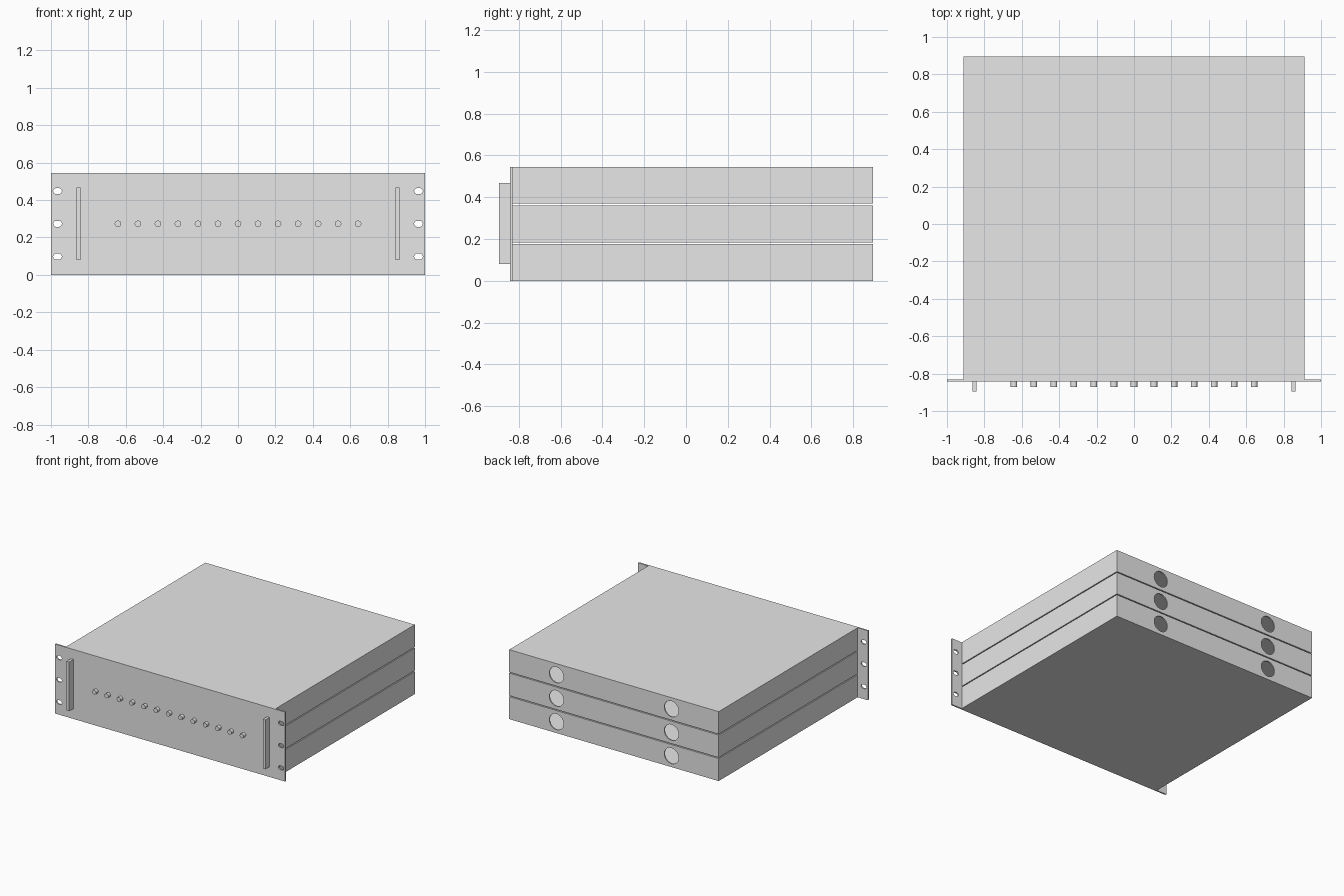
import bpy
import bmesh
from math import pi
from mathutils import Matrix, Vector

if "Cube" in bpy.data.objects:
    bpy.data.objects.remove(bpy.data.objects["Cube"], do_unlink=True)

grey = bpy.data.materials.new("plain_grey")
grey.use_nodes = True
grey.diffuse_color = (0.8, 0.8, 0.8, 1)
grey.node_tree.nodes["Principled BSDF"].inputs["Base Color"].default_value = (0.8, 0.8, 0.8, 1)


def finish(name, bm):
    mesh = bpy.data.meshes.new(name)
    bmesh.ops.recalc_face_normals(bm, faces=bm.faces)
    bm.to_mesh(mesh)
    bm.free()
    mesh.materials.append(grey)
    obj = bpy.data.objects.new(name, mesh)
    bpy.context.collection.objects.link(obj)
    return obj


def box(name, low, high):
    low, high = Vector(low), Vector(high)
    bm = bmesh.new()
    bmesh.ops.create_cube(bm, size=1, matrix=Matrix.Translation((low + high) / 2)
                          @ Matrix.Diagonal((*(high - low), 1)))
    return finish(name, bm)


def rod(name, x, z, front, back, radius, stretch=0.0):
    """Round bar along y; stretch pulls its halves apart into a slot shape."""
    bm = bmesh.new()
    bmesh.ops.create_cone(bm, cap_ends=True, segments=32, radius1=radius,
                          radius2=radius, depth=back - front,
                          matrix=Matrix.Rotation(pi / 2, 4, "X"))
    for v in bm.verts:
        if abs(v.co.x) > radius * 0.01:
            v.co.x += stretch if v.co.x > 0 else -stretch
        v.co += Vector((x, (front + back) / 2, z))
    return finish(name, bm)


def cut(obj, cutters):
    for c in cutters:
        c.hide_render = True
        mod = obj.modifiers.new("cut", "BOOLEAN")
        mod.operation, mod.solver, mod.object = "DIFFERENCE", "EXACT", c
    graph = bpy.context.evaluated_depsgraph_get()
    obj.data = bpy.data.meshes.new_from_object(obj.evaluated_get(graph))
    obj.modifiers.clear()
    for c in cutters:
        bpy.data.objects.remove(c, do_unlink=True)


def smooth(obj):
    bpy.ops.object.select_all(action="DESELECT")
    obj.select_set(True)
    bpy.context.view_layer.objects.active = obj
    bpy.ops.object.shade_smooth_by_angle(angle=pi / 6)


HEIGHT, HALF_WIDTH = 0.546, 0.911
PANEL_FRONT, PANEL_BACK, REAR = -0.843, -0.831, 0.895
WALL, TRAY_HEIGHT, PITCH = 0.009, 0.177, 0.1845

# Three hollow trays with a pair of round rear openings each
for i in range(3):
    z = i * PITCH
    top = z + TRAY_HEIGHT
    tray = box(f"tray_{i + 1}", (-HALF_WIDTH, PANEL_BACK, z), (HALF_WIDTH, REAR, top))
    cavity = box("cavity_cutter", (WALL - HALF_WIDTH, PANEL_BACK + WALL, z + WALL),
                 (HALF_WIDTH - WALL, REAR - WALL, top - WALL))
    holes = [rod("hole_cutter", x, (z + top) / 2, REAR - 0.05, REAR + 0.05, 0.062)
             for x in (-0.5, 0.5)]
    cut(tray, [cavity] + holes)
    smooth(tray)

# Front panel with mounting slots in its ears
panel = box("front_panel", (-1, PANEL_FRONT, 0), (1, PANEL_BACK, HEIGHT))
cut(panel, [rod("slot_cutter", x, HEIGHT / 2 + dz, -0.9, -0.8, 0.016, 0.007)
            for x in (-0.965, 0.965) for dz in (-0.175, 0, 0.175)])
smooth(panel)

# Upright bar handles
for side, x in (("right", -0.853), ("left", 0.853)):
    box(f"handle_{side}", (x - 0.011, -REAR, 0.08), (x + 0.011, PANEL_FRONT, 0.468))

# Row of buttons
for i in range(13):
    smooth(rod(f"button_{i + 1}", (i - 6) * 0.107, HEIGHT / 2, -0.871, PANEL_FRONT, 0.0175))
